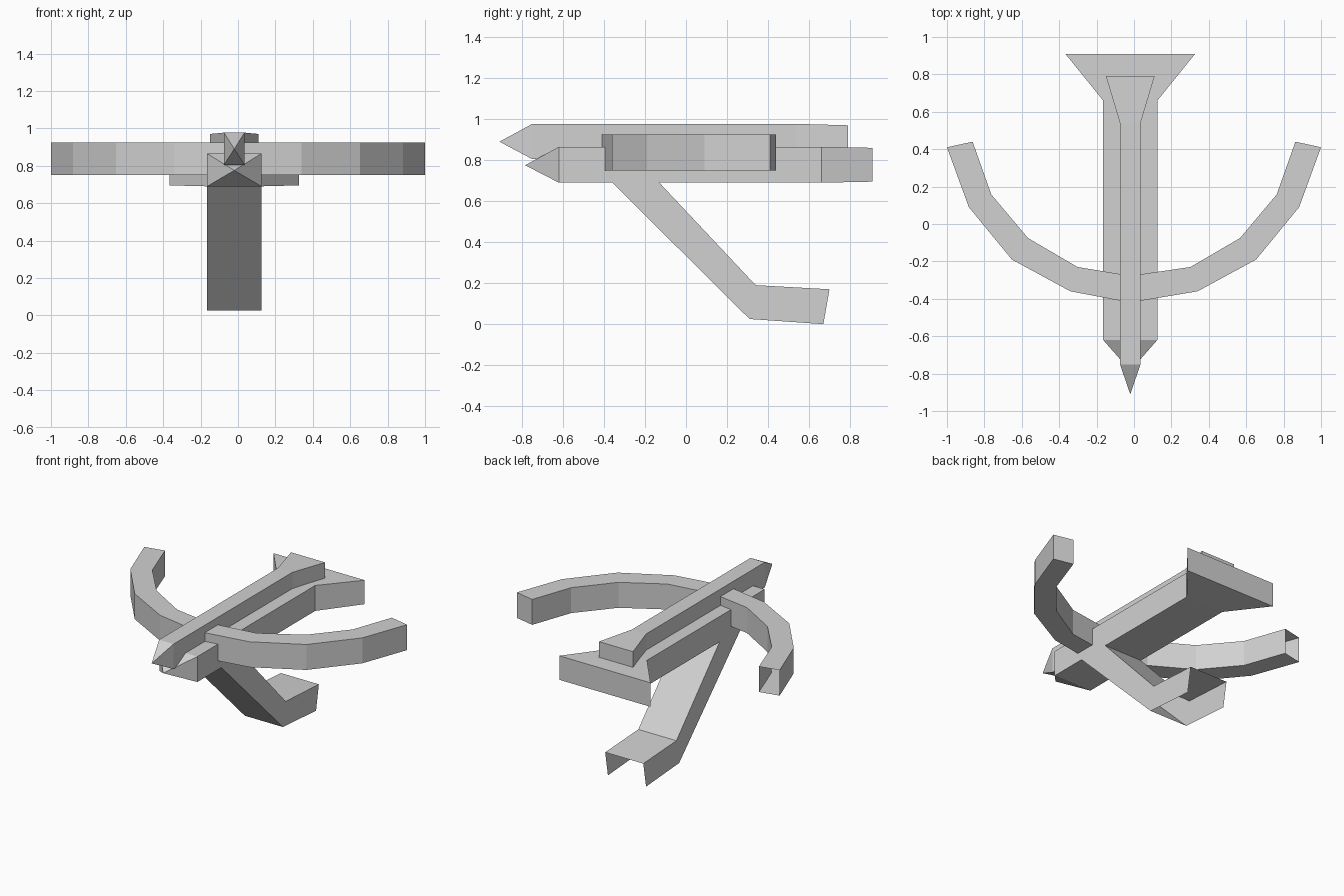
import bpy, bmesh

cube = bpy.data.objects.get("Cube")
if cube:
    bpy.data.objects.remove(cube, do_unlink=True)

grey = bpy.data.materials.new("plain grey")
grey.use_nodes = True
grey.diffuse_color = (0.64, 0.64, 0.64, 1)
grey.node_tree.nodes["Principled BSDF"].inputs["Base Color"].default_value = grey.diffuse_color

MID = -0.02  # x of the weapon's centre line


def loft(name, rings, start=True, end=True, skip=()):
    """Skin four-cornered rings; skip holds (segment, side) pairs left open."""
    bm = bmesh.new()
    loops = [[bm.verts.new(p) for p in ring] for ring in rings]
    for i, (a, b) in enumerate(zip(loops, loops[1:])):
        for k in range(4):
            if (i, k) not in skip:
                n = (k + 1) % 4
                bm.faces.new((a[k], a[n], b[n], b[k]))
    if start:
        bm.faces.new(loops[0][::-1])
    if end:
        bm.faces.new(loops[-1])
    bmesh.ops.recalc_face_normals(bm, faces=bm.faces)
    mesh = bpy.data.meshes.new(name)
    mesh.materials.append(grey)
    obj = bpy.data.objects.new(name, mesh)
    bpy.context.collection.objects.link(obj)
    bm.to_mesh(mesh)
    bm.free()
    return obj


def pointed_beam(name, tip, sections):
    """Beam along y with a pyramid point at the front; sections: y, half width, z low, z high."""
    rings = [[(MID - w, y, lo), (MID + w, y, lo), (MID + w, y, hi), (MID - w, y, hi)]
             for y, w, lo, hi in sections]
    obj = loft(name, rings, start=False)
    bm = bmesh.new()
    bm.from_mesh(obj.data)
    bm.verts.ensure_lookup_table()
    front = [bm.verts[i] for i in range(4)]
    point = bm.verts.new((MID, *tip))
    for k in range(4):
        bm.faces.new((front[k], front[(k + 1) % 4], point))
    bmesh.ops.recalc_face_normals(bm, faces=bm.faces)
    bm.to_mesh(obj.data)
    bm.free()


# Stock with a flared butt, and the slimmer rail on top
pointed_beam("stock", (-0.785, 0.775), [(-0.62, 0.145, 0.69, 0.865),
                                        (0.66, 0.145, 0.69, 0.865),
                                        (0.91, 0.347, 0.695, 0.86)])
pointed_beam("rail", (-0.91, 0.89), [(-0.75, 0.055, 0.805, 0.977),
                                     (0.54, 0.055, 0.805, 0.977),
                                     (0.79, 0.13, 0.81, 0.97)])

# Curved bow: front and back edge points of one arm, mirrored to the other
arm = [((0.34, -0.36), (0.302, -0.23)), ((0.653, -0.19), (0.567, -0.075)),
       ((0.883, 0.09), (0.763, 0.158)), ((1.0, 0.41), (0.863, 0.44))]
plan = [tuple((-x, y) for x, y in pair) for pair in reversed(arm)]
plan += [((MID, -0.42), (MID, -0.277))] + arm
low, high = 0.75, 0.925
loft("bow", [[(*f, low), (*f, high), (*b, high), (*b, low)] for f, b in plan], start=False)

# Slanted grip leg; its foot is open underneath and at the end
profile = [((-0.36, 0.69), (-0.13, 0.69)), ((0.31, 0.025), (0.34, 0.19)),
           ((0.67, 0.0), (0.70, 0.17))]
x0, x1 = MID - 0.145, MID + 0.145
loft("grip_leg", [[(x0, *u), (x1, *u), (x1, *t), (x0, *t)] for u, t in profile],
     start=False, end=False, skip={(1, 0)})
